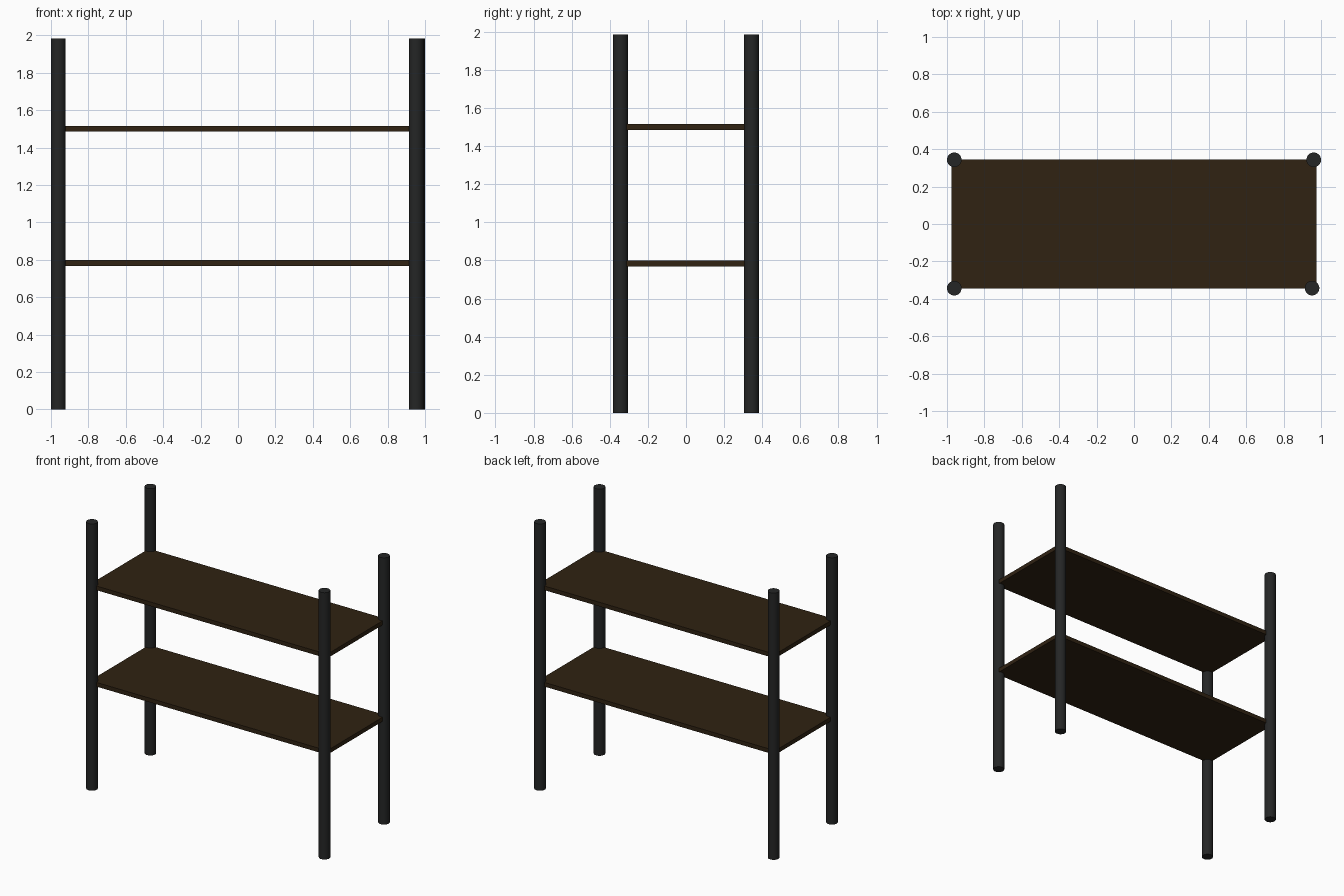
import bpy
import math

if "Cube" in bpy.data.objects:
    bpy.data.objects.remove(bpy.data.objects["Cube"])


def make_material(name, color):
    m = bpy.data.materials.new(name)
    m.diffuse_color = (*color, 1)
    m.use_nodes = True
    m.node_tree.nodes["Principled BSDF"].inputs["Base Color"].default_value = m.diffuse_color
    return m


black = make_material("black metal", (0.018, 0.019, 0.019))
brown = make_material("dark brown wood", (0.029, 0.016, 0.006))

HEIGHT = 1.984
RADIUS = 0.039


def post(name, x, y):
    bpy.ops.mesh.primitive_cylinder_add(vertices=32, radius=RADIUS, depth=HEIGHT,
                                        location=(x, y, HEIGHT / 2))
    ob = bpy.context.object
    ob.name = name
    ob.data.materials.append(black)
    bpy.ops.object.shade_smooth_by_angle(angle=math.radians(30))


def shelf(name, z):
    bpy.ops.mesh.primitive_cube_add(size=1, location=(0, 0, z))
    ob = bpy.context.object
    ob.name = name
    ob.scale = (1.95, 0.69, 0.031)
    bpy.ops.object.transform_apply(location=False, rotation=False, scale=True)
    ob.data.materials.append(brown)


# Four round corner posts (the front right one sits slightly inward)
post("front_left_post", -0.961, -0.343)
post("back_left_post", -0.961, 0.343)
post("front_right_post", 0.952, -0.343)
post("back_right_post", 0.961, 0.343)

# Two flat shelf boards
shelf("lower_shelf", 0.783)
shelf("upper_shelf", 1.50)
